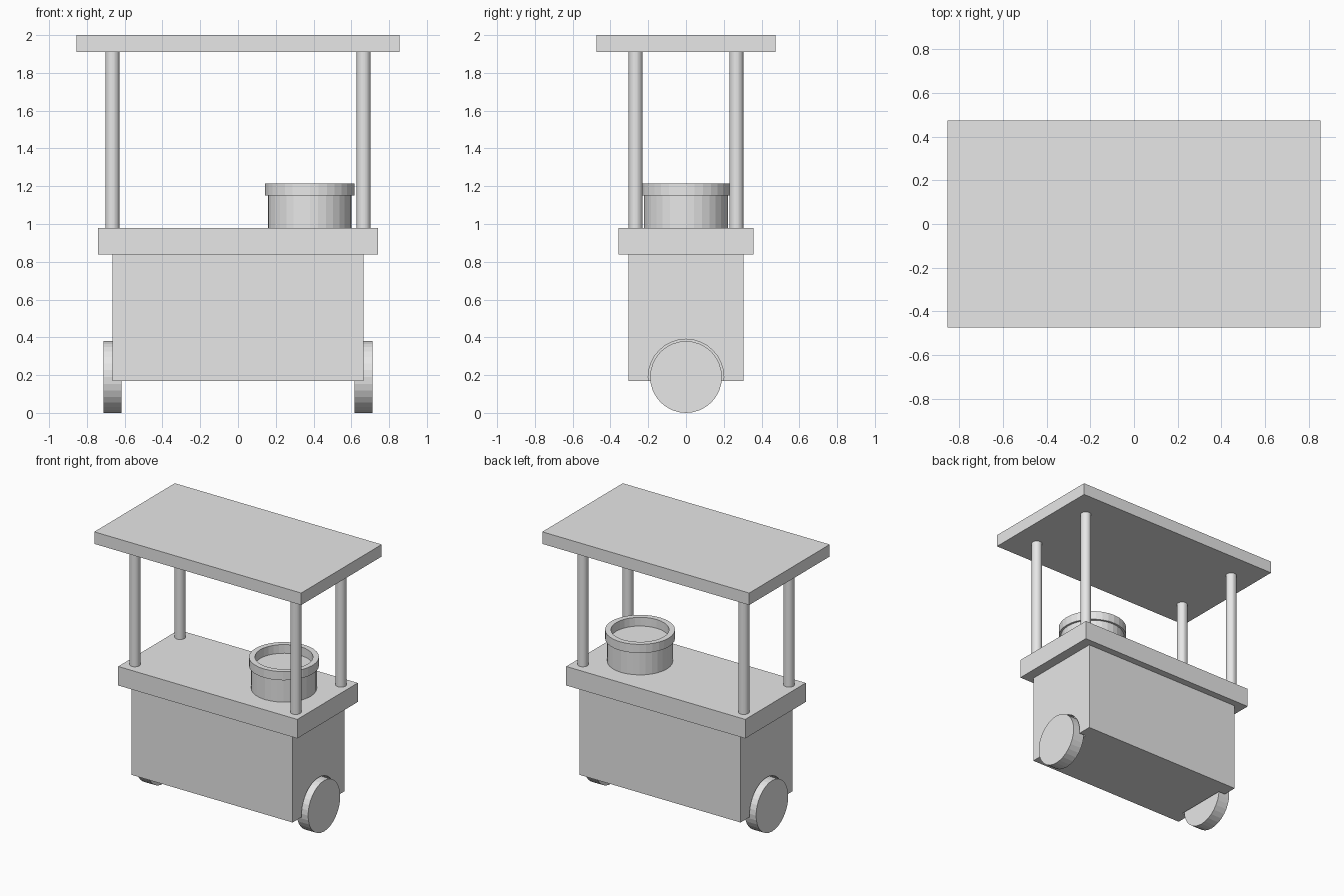
import bpy
import bmesh
from math import pi
from mathutils import Matrix

old = bpy.data.objects.get("Cube")
if old:
    bpy.data.objects.remove(old, do_unlink=True)

# Single flat colour
grey = bpy.data.materials.new("light_grey")
grey.use_nodes = True
COLOUR = (0.8, 0.8, 0.8, 1)
grey.diffuse_color = COLOUR
grey.node_tree.nodes["Principled BSDF"].inputs["Base Color"].default_value = COLOUR


def finish(name, bm):
    bmesh.ops.recalc_face_normals(bm, faces=bm.faces[:])
    mesh = bpy.data.meshes.new(name)
    bm.to_mesh(mesh)
    bm.free()
    mesh.materials.append(grey)
    obj = bpy.data.objects.new(name, mesh)
    bpy.context.collection.objects.link(obj)
    return obj


def box(name, half_x, half_y, low, high):
    bm = bmesh.new()
    size = Matrix.Diagonal((2 * half_x, 2 * half_y, high - low, 1))
    place = Matrix.Translation((0, 0, (low + high) / 2))
    bmesh.ops.create_cube(bm, size=1, matrix=place @ size)
    return finish(name, bm)


def cylinder(name, radius, length, centre, along_x=False, sides=32):
    bm = bmesh.new()
    turn = Matrix.Rotation(pi / 2 if along_x else 0, 4, "Y")
    bmesh.ops.create_cone(bm, cap_ends=True, segments=sides, radius1=radius,
                          radius2=radius, depth=length,
                          matrix=Matrix.Translation(centre) @ turn)
    return finish(name, bm)


def ring(name, outer, inner, low, high, x, sides=32):
    # Square section spun into a closed ring
    bm = bmesh.new()
    section = [(inner, low), (outer, low), (outer, high), (inner, high)]
    verts = [bm.verts.new((x + r, 0, z)) for r, z in section]
    edges = [bm.edges.new((verts[i - 1], verts[i])) for i in range(4)]
    bmesh.ops.spin(bm, geom=verts + edges, cent=(x, 0, 0), axis=(0, 0, 1),
                   angle=2 * pi, steps=sides, use_merge=True)
    bmesh.ops.remove_doubles(bm, verts=bm.verts[:], dist=0.0001)
    return finish(name, bm)


WHEEL_X, WHEEL_R = 0.665, 0.19
COUNTER_TOP, ROOF_BOTTOM = 0.98, 1.91

# Cart body, counter and roof
body = box("cart_body", 0.665, 0.305, 0.17, 0.838)
box("counter", 0.74, 0.357, 0.838, COUNTER_TOP)
box("roof", 0.855, 0.475, ROOF_BOTTOM, 2.0)

for side, s in (("left", 1), ("right", -1)):
    # Wheel set into an arched well in the body
    cylinder(side + "_wheel", WHEEL_R, 0.094, (s * WHEEL_X, 0, WHEEL_R), True)
    cutter = cylinder("well_cutter", 0.2, 0.11, (s * WHEEL_X, 0, WHEEL_R), True)
    cutter.hide_render = True
    well = body.modifiers.new(side + "_wheel_well", "BOOLEAN")
    well.operation = "DIFFERENCE"
    well.solver = "EXACT"
    well.object = cutter
    bpy.context.view_layer.objects.active = body
    bpy.ops.object.modifier_apply(modifier=well.name)
    bpy.data.objects.remove(cutter, do_unlink=True)

    # Roof posts
    for end, t in (("front", -1), ("back", 1)):
        cylinder(f"{end}_{side}_post", 0.037, ROOF_BOTTOM - COUNTER_TOP,
                 (s * 0.665, t * 0.267, (ROOF_BOTTOM + COUNTER_TOP) / 2))

# Pot with raised rim
cylinder("pot", 0.222, 0.17, (0.38, 0, COUNTER_TOP + 0.085))
ring("pot_rim", 0.237, 0.197, 1.15, 1.215, 0.38)
